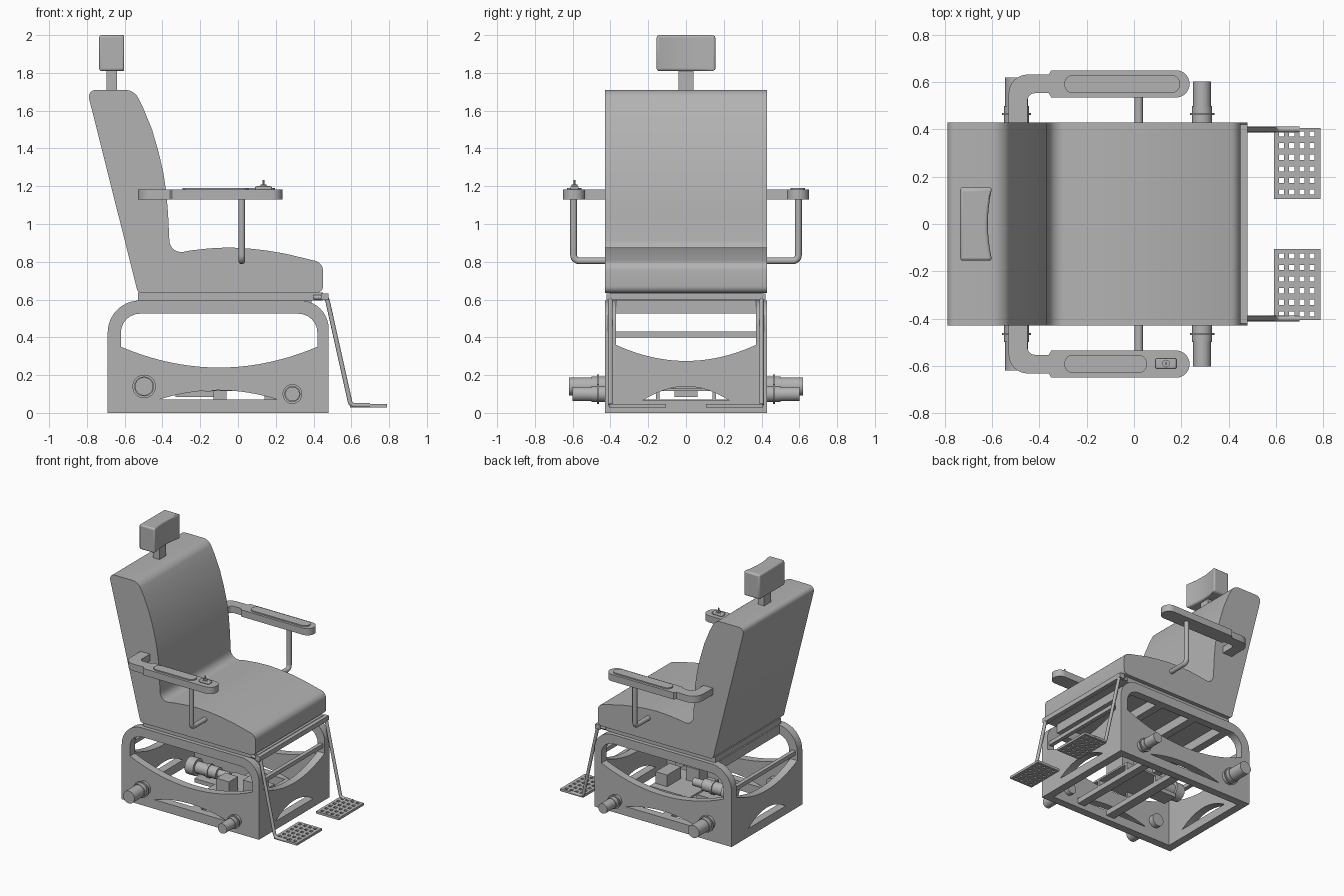
import bpy, bmesh, math
from mathutils import Vector, Matrix

old = bpy.data.objects.get("Cube")
if old:
    bpy.data.objects.remove(old, do_unlink=True)

grey = bpy.data.materials.new("plain grey")
grey.use_nodes = True
grey.diffuse_color = (0.45, 0.45, 0.45, 1)
grey.node_tree.nodes["Principled BSDF"].inputs["Base Color"].default_value = (0.45, 0.45, 0.45, 1)

# Local (u, v, thickness) axes of a flat profile mapped to the world
PLANES = {
    "XZ": Matrix(((1, 0, 0), (0, 0, -1), (0, 1, 0))),
    "YZ": Matrix(((0, 0, 1), (1, 0, 0), (0, 1, 0))),
    "XY": Matrix.Identity(3),
}


def add(name, mesh, bevel=0):
    mesh.materials.clear()
    mesh.materials.append(grey)
    ob = bpy.data.objects.new(name, mesh)
    bpy.context.collection.objects.link(ob)
    if bevel:
        mod = ob.modifiers.new("soft_edges", "BEVEL")
        mod.width, mod.segments, mod.limit_method = bevel, 3, "ANGLE"
        mod.angle_limit = math.radians(50)
    bpy.ops.object.select_all(action="DESELECT")
    ob.select_set(True)
    bpy.context.view_layer.objects.active = ob
    bpy.ops.object.shade_smooth_by_angle(angle=math.radians(35))


def curve_mesh(curve):
    tmp = bpy.data.objects.new("tmp", curve)
    bpy.context.collection.objects.link(tmp)
    dg = bpy.context.evaluated_depsgraph_get()
    mesh = bpy.data.meshes.new_from_object(tmp.evaluated_get(dg))
    bpy.data.objects.remove(tmp, do_unlink=True)
    bm = bmesh.new()
    bm.from_mesh(mesh)
    bmesh.ops.remove_doubles(bm, verts=bm.verts, dist=1e-5)
    bmesh.ops.recalc_face_normals(bm, faces=bm.faces)
    bm.to_mesh(mesh)
    bm.free()
    return mesh


def add_spline(curve, pts, closed):
    sp = curve.splines.new("POLY")
    sp.points.add(len(pts) - 1)
    for p, co in zip(sp.points, pts):
        p.co = (*Vector(co).to_3d(), 1)
    sp.use_cyclic_u = closed


def fillet(pts, dim=2, steps=6):
    """Round corners of a closed 2D outline or open 3D path; a point may end with a radius."""
    out, n = [], len(pts)
    for i, p in enumerate(pts):
        c = Vector(p[:dim])
        if len(p) == dim:
            out.append(c)
            continue
        r = p[dim]
        a = c + (Vector(pts[i - 1][:dim]) - c).normalized() * r
        b = c + (Vector(pts[(i + 1) % n][:dim]) - c).normalized() * r
        for k in range(steps + 1):
            t = k / steps
            # rational blend, a circular arc for square corners
            w = 2 * t * (1 - t) * 0.707
            s = (1 - t) ** 2 + w + t * t
            out.append((a * (1 - t) ** 2 + c * w + b * t * t) / s)
    return out


def bow(u0, u1, v, rise, steps=20):
    """Shallow arc from u0 to u1, ends at height v."""
    return [(u0 + (u1 - u0) * k / steps, v + rise * (1 - (2 * k / steps - 1) ** 2))
            for k in range(steps + 1)]


def plate(name, loops, plane, lo, hi, bevel=0):
    """Extrude an outline with holes between lo and hi across its plane."""
    curve = bpy.data.curves.new("outline", "CURVE")
    curve.dimensions, curve.fill_mode = "2D", "BOTH"
    curve.extrude = (hi - lo) / 2
    for pts in loops:
        add_spline(curve, pts, True)
    mesh = curve_mesh(curve)
    rot = PLANES[plane]
    normal = Vector([abs(c) for c in rot.col[2]])
    mesh.transform(Matrix.Translation(normal * (lo + hi) / 2) @ rot.to_4x4())
    add(name, mesh, bevel)


def tube(name, pts, radius):
    curve = bpy.data.curves.new("path", "CURVE")
    curve.dimensions = "3D"
    curve.bevel_depth, curve.bevel_resolution, curve.use_fill_caps = radius, 4, True
    add_spline(curve, pts, False)
    add(name, curve_mesh(curve))


def cylinder(name, start, end, radius):
    a, b = Vector(start), Vector(end)
    bm = bmesh.new()
    bmesh.ops.create_cone(bm, cap_ends=True, segments=32, radius1=radius, radius2=radius, depth=(b - a).length)
    mesh = bpy.data.meshes.new(name)
    bm.to_mesh(mesh)
    bm.free()
    mesh.transform(Matrix.Translation((a + b) / 2) @ (b - a).to_track_quat("Z", "Y").to_matrix().to_4x4())
    add(name, mesh)


def box(name, x0, x1, y0, y1, z0, z1, bevel=0):
    plate(name, [[(x0, y0), (x1, y0), (x1, y1), (x0, y1)]], "XY", z0, z1, bevel)


# Upholstered seat and backrest in one profile
seat = fillet([(-0.53, 0.635, 0.02), (0.45, 0.635, 0.035), (0.45, 0.795, 0.04), (0.25, 0.843),
               (0.15, 0.86), (0.05, 0.871), (-0.05, 0.876), (-0.15, 0.871), (-0.25, 0.86),
               (-0.36, 0.838, 0.075), (-0.37, 1.05), (-0.38, 1.17), (-0.395, 1.27), (-0.42, 1.38),
               (-0.455, 1.5), (-0.5, 1.61), (-0.55, 1.71, 0.045), (-0.8, 1.71, 0.05)])
plate("seat_and_backrest", [seat], "XZ", -0.43, 0.43)
box("seat_mount", -0.53, 0.45, -0.4, 0.4, 0.595, 0.637)
box("seat_front_bar", 0.44, 0.48, -0.42, 0.42, 0.597, 0.633)

# Headrest with a hollowed front
hollow = [(x, y) for y, x in bow(-0.155, 0.155, -0.6, -0.018, 16)]
plate("headrest", [[(-0.735, -0.155)] + hollow + [(-0.735, 0.155)]], "XY", 1.81, 2.0, 0.012)
box("headrest_post", -0.695, -0.64, -0.04, 0.04, 1.69, 1.83)

# Base side panels with a large window and a low slot
outer = fillet([(-0.69, 0), (0.48, 0), (0.48, 0.595, 0.15), (-0.69, 0.595, 0.17)], steps=10)
window = bow(-0.62, 0.42, 0.35, -0.11) + fillet([(0.42, 0.4), (0.42, 0.525, 0.1), (-0.62, 0.525, 0.1), (-0.62, 0.4)])[1:-1]
slot = bow(-0.42, 0.21, 0.07, 0.05)
for side, s in (("right", -1), ("left", 1)):
    lo, hi = sorted((s * 0.37, s * 0.43))
    plate("base_panel_" + side, [outer, window, slot], "XZ", lo, hi)

# Base end panels, each with a thin bar above
end_outline = [(-0.37, 0), (0.37, 0)] + bow(0.37, -0.37, 0.36, -0.085)
end_slot = bow(-0.23, 0.23, 0.065, 0.075)
for end, x0, x1 in (("front", 0.42, 0.48), ("back", -0.69, -0.63)):
    plate("base_end_" + end, [end_outline, end_slot], "YZ", x0, x1)
    box("base_bar_" + end, x0 + 0.015, x1 - 0.015, -0.37, 0.37, 0.4, 0.43)

# Cross members under the seat and along the floor
for x in (-0.51, -0.22, 0.08, 0.36):
    box("seat_cross_member", x - 0.03, x + 0.03, -0.37, 0.37, 0.527, 0.596)
for x0, x1 in ((-0.13, -0.06), (0.14, 0.2)):
    box("floor_cross_member", x0, x1, -0.37, 0.37, 0.03, 0.07)
    for y in (-0.15, 0.15):
        box("tray_leg", x0, x1, y - 0.01, y + 0.01, 0.07, 0.118)

# Drive unit and boxes inside the base
box("equipment_tray", -0.14, 0.2, -0.2, 0.16, 0.116, 0.13)
box("control_box", -0.06, 0.05, -0.18, -0.07, 0.13, 0.235)
box("battery_box", 0.09, 0.19, -0.07, 0.1, 0.13, 0.22)
box("motor_cradle", -0.33, -0.13, -0.06, 0.06, 0.085, 0.115)
cylinder("motor_head", (-0.41, 0, 0.175), (-0.34, 0, 0.175), 0.065)
cylinder("motor_body", (-0.34, 0, 0.175), (-0.16, 0, 0.175), 0.045)
cylinder("motor_collar", (-0.25, 0, 0.175), (-0.23, 0, 0.175), 0.052)
cylinder("motor_shaft", (-0.16, 0, 0.175), (-0.07, 0, 0.175), 0.03)

for side, s in (("right", -1), ("left", 1)):
    # Round hubs sticking out of the base
    for hub, x, z, r, reach in (("rear", -0.497, 0.14, 0.048, 0.62), ("front", 0.288, 0.1, 0.038, 0.602)):
        cylinder(f"{hub}_hub_{side}", (x, s * 0.33, z), (x, s * reach, z), r)
        cylinder(f"{hub}_hub_sleeve_{side}", (x, s * 0.42, z), (x, s * 0.5, z), r + 0.004)
        cylinder(f"{hub}_hub_flange_{side}", (x, s * 0.46, z), (x, s * 0.47, z), r + 0.014)

    # Armrest with elbow, top pad and support post
    arm = fillet([(-0.53, 0.41), (-0.45, 0.41), (-0.45, 0.553, 0.03), (-0.36, 0.553), (-0.35, 0.535),
                  (0.235, 0.535, 0.057), (0.235, 0.65, 0.057), (-0.35, 0.65), (-0.36, 0.632),
                  (-0.53, 0.632, 0.08)], steps=8)
    plate("armrest_" + side, [[(x, s * y) for x, y in arm]], "XY", 1.13, 1.182)
    tip = 0.055 if s < 0 else 0.195
    pad = fillet([(-0.295, 0.553, 0.038), (tip, 0.553, 0.038), (tip, 0.631, 0.038), (-0.295, 0.631, 0.038)])
    plate("armrest_pad_" + side, [[(x, s * y) for x, y in pad]], "XY", 1.175, 1.191)
    post = fillet([(0.02, s * 0.42, 0.805), (0.02, s * 0.595, 0.805, 0.03), (0.02, s * 0.595, 1.14)], dim=3)
    tube("armrest_post_" + side, post, 0.018)

    # Footrest rod and perforated plate
    rod = fillet([(0.4, s * 0.4, 0.612), (0.47, s * 0.4, 0.612, 0.02), (0.597, s * 0.4, 0.04, 0.02),
                  (0.7, s * 0.4, 0.04)], dim=3)
    tube("footrest_rod_" + side, rod, 0.012)
    holes = []
    for i in range(4):
        for j in range(6):
            x, y, h = 0.624 + 0.043 * i, s * (0.135 + 0.049 * j), 0.011
            holes.append([(x - h, y - h), (x + h, y - h), (x + h, y + h), (x - h, y + h)])
    rim = [(0.592, s * 0.105), (0.788, s * 0.105), (0.788, s * 0.407), (0.592, s * 0.407)]
    plate("footrest_plate_" + side, [rim] + holes, "XY", 0.028, 0.046)

# Joystick on the right armrest
box("joystick_panel", 0.09, 0.18, -0.612, -0.568, 1.18, 1.2, 0.008)
cylinder("joystick_base", (0.135, -0.59, 1.195), (0.135, -0.59, 1.208), 0.016)
cylinder("joystick_stick", (0.135, -0.59, 1.2), (0.135, -0.59, 1.232), 0.005)
